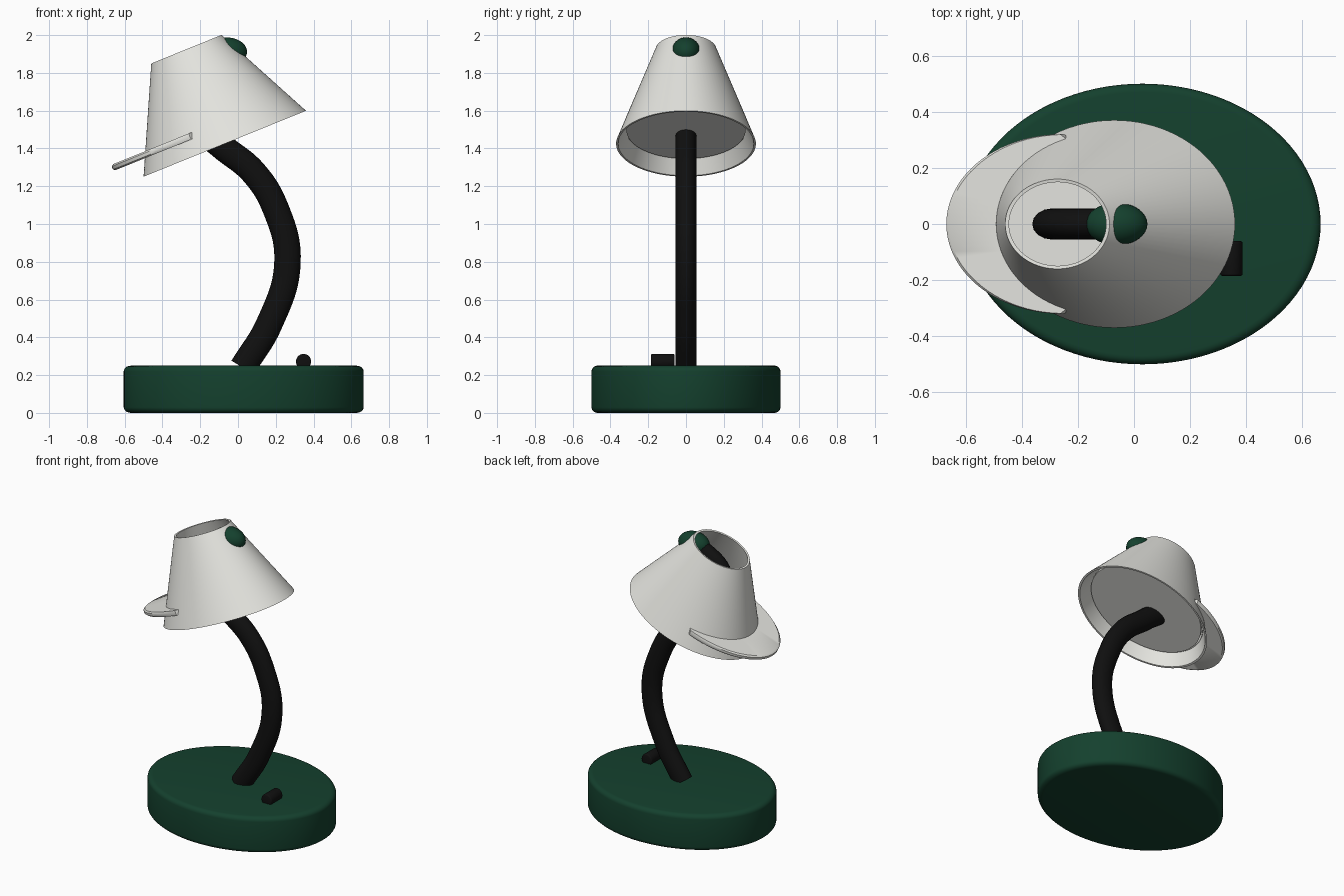
import bpy, bmesh, math
from mathutils import Matrix, Vector

cube = bpy.data.objects.get("Cube")
if cube:
    bpy.data.objects.remove(cube, do_unlink=True)


def material(name, rgb):
    m = bpy.data.materials.new(name)
    m.use_nodes = True
    m.diffuse_color = (*rgb, 1)
    bsdf = m.node_tree.nodes["Principled BSDF"]
    bsdf.inputs["Base Color"].default_value = (*rgb, 1)
    bsdf.inputs["Roughness"].default_value = 0.6
    return m


GREEN = material("dark green", (0.007, 0.052, 0.027))
BLACK = material("black", (0.005, 0.005, 0.005))
WHITE = material("warm white", (0.78, 0.78, 0.74))


def smooth(obj, angle=35):
    bpy.ops.object.select_all(action='DESELECT')
    obj.select_set(True)
    bpy.context.view_layer.objects.active = obj
    bpy.ops.object.shade_smooth_by_angle(angle=math.radians(angle))


def finish(bm, name, mat, matrix):
    bmesh.ops.recalc_face_normals(bm, faces=bm.faces)
    mesh = bpy.data.meshes.new(name)
    bm.to_mesh(mesh)
    bm.free()
    mesh.materials.append(mat)
    obj = bpy.data.objects.new(name, mesh)
    bpy.context.collection.objects.link(obj)
    obj.matrix_world = matrix
    smooth(obj)
    return obj


def lathe(name, profile, mat, matrix, stretch=1.0, closed=False, n=72):
    """Turn an (r, z) profile round z, stretched along x; open ends are capped."""
    bm = bmesh.new()
    rings = []
    for r, z in profile:
        rings.append([bm.verts.new((stretch * r * math.cos(2 * math.pi * i / n),
                                    r * math.sin(2 * math.pi * i / n), z)) for i in range(n)])
    pairs = list(zip(rings, rings[1:]))
    if closed:
        pairs.append((rings[-1], rings[0]))
    else:
        bm.faces.new(rings[0][::-1])
        bm.faces.new(rings[-1])
    for a, b in pairs:
        for i in range(n):
            j = (i + 1) % n
            bm.faces.new((a[i], a[j], b[j], b[i]))
    return finish(bm, name, mat, matrix)


def rounded(radius, z0, z1, bevel, steps=5):
    """Profile of a disc with rounded edges."""
    arc = [(radius - bevel + bevel * math.sin(math.pi / 2 * k / steps),
            bevel - bevel * math.cos(math.pi / 2 * k / steps)) for k in range(steps + 1)]
    return [(r, z0 + h) for r, h in arc] + [(r, z1 - h) for r, h in reversed(arc)]


# Oval base
lathe("base", rounded(0.5, 0, 0.25, 0.03), GREEN,
      Matrix.Translation((0.03, 0, 0)), stretch=1.27, n=96)

# Switch lying along y on the base
lathe("switch", rounded(0.04, -0.062, 0.062, 0.008, 3), BLACK,
      Matrix.Translation((0.347, -0.123, 0.272)) @ Matrix.Rotation(math.pi / 2, 4, 'X'), n=32)

# Bent arm, hooking up inside the shade to the knob
path = [(0.025, 0.24), (0.165, 0.47), (0.262, 0.8), (0.2, 1.08), (0.085, 1.27),
        (-0.09, 1.415), (-0.25, 1.56), (-0.28, 1.75), (-0.07, 1.91)]
curve = bpy.data.curves.new("arm", 'CURVE')
curve.dimensions = '3D'
curve.bevel_depth = 0.07
curve.bevel_resolution = 6
curve.use_fill_caps = True
spline = curve.splines.new('BEZIER')
spline.resolution_u = 10
spline.bezier_points.add(len(path) - 1)
for point, (x, z) in zip(spline.bezier_points, path):
    point.co = (x, 0, z)
    point.handle_left_type = point.handle_right_type = 'AUTO'
curve.materials.append(BLACK)
arm = bpy.data.objects.new("arm", curve)
bpy.context.collection.objects.link(arm)
arm.scale.y = 0.79
bpy.ops.object.select_all(action='DESELECT')
arm.select_set(True)
bpy.context.view_layer.objects.active = arm
bpy.ops.object.convert(target='MESH')
smooth(bpy.context.object, 40)

# Tilted oval shade: thin open shell
TILT = Matrix.Translation((-0.07, 0, 1.425)) @ Matrix.Rotation(math.radians(-22.1), 4, 'Y')
lathe("shade", [(0.37, 0), (0.16, 0.54), (0.149, 0.538), (0.359, 0.0)], WHITE,
      TILT, stretch=1.254, closed=True, n=96)

# Inner plate the arm passes through
lathe("shade_plate", [(0.315, 0.075), (0.315, 0.095)], WHITE, TILT, stretch=1.254)

# Crescent visor wrapped round the low side of the shade
N, LOW, HIGH = 40, 0.088, 0.122
bm = bmesh.new()
rows = []
start = math.acos(-0.138 / 0.405)
for k in range(N + 1):
    t = k / N
    a = math.pi / 2 + math.pi * t
    b = start + (2 * math.pi - 2 * start) * t
    outer = Vector((-0.157 + 0.443 * math.cos(a), 0.32 * math.sin(a)))
    inner = Vector((0.405 * math.cos(b), 0.322 * math.sin(b)))
    edge = outer + (inner - outer) * min(0.08, 0.012 / max((inner - outer).length, 0.012))
    mid = (LOW + HIGH) / 2
    rows.append([bm.verts.new((*p, z)) for p, z in (
        (inner, LOW), (edge, LOW), (outer, LOW + 0.008), (outer, mid),
        (outer, HIGH - 0.008), (edge, HIGH), (inner, HIGH))])
for a, b in zip(rows, rows[1:]):
    for i in range(7):
        j = (i + 1) % 7
        bm.faces.new((a[i], a[j], b[j], b[i]))
bm.faces.new(rows[0])
bm.faces.new(rows[-1][::-1])
finish(bm, "visor", WHITE, TILT)

# Oval knob set through the shade wall
bm = bmesh.new()
bmesh.ops.create_uvsphere(bm, u_segments=32, v_segments=20, radius=1)
bmesh.ops.scale(bm, vec=(0.11, 0.076, 0.076), verts=bm.verts)
finish(bm, "knob", GREEN, Matrix.Translation((-0.062, 0, 1.912)))
